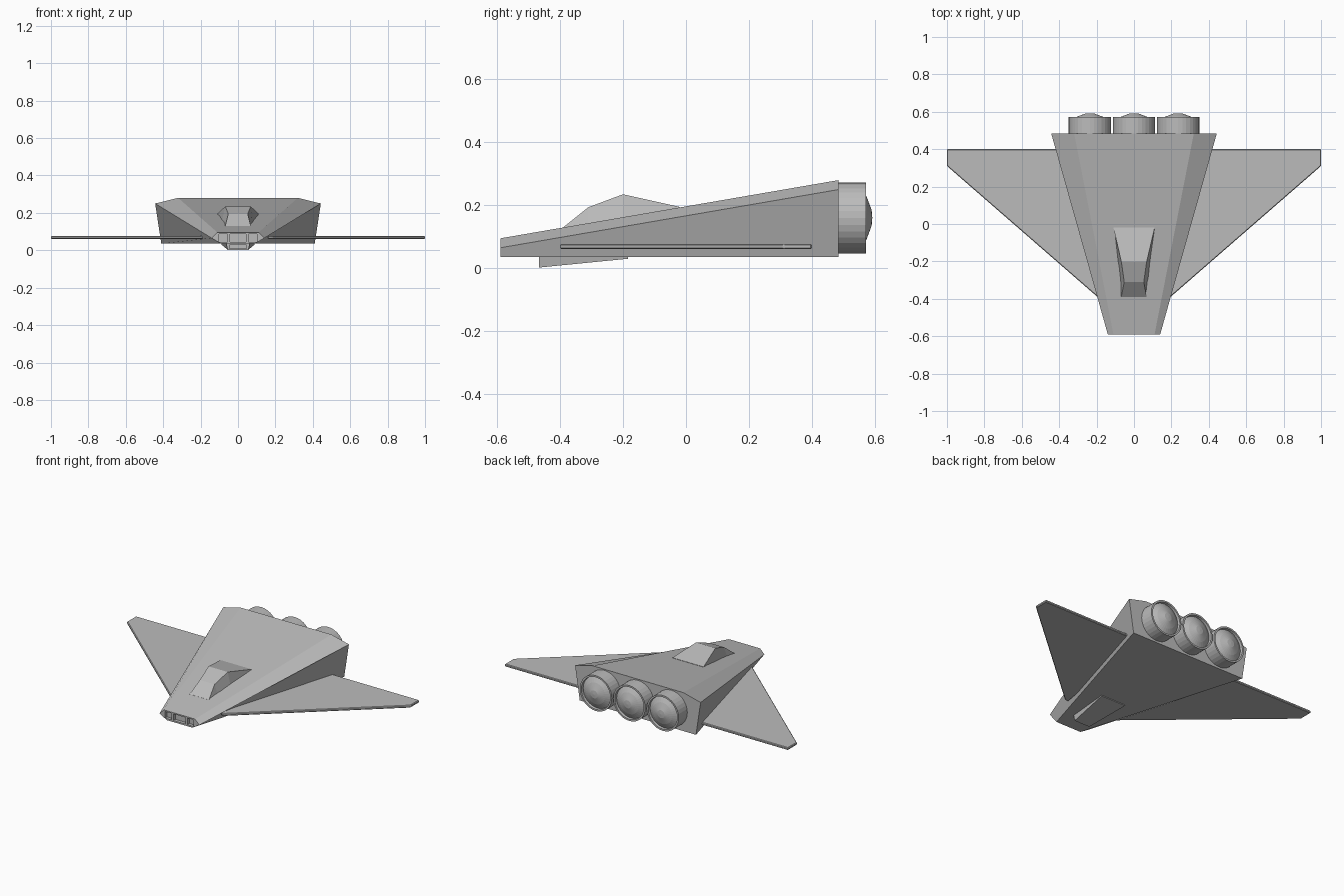
import bpy, bmesh, math
from mathutils import Matrix

default = bpy.data.objects.get("Cube")
if default:
    bpy.data.objects.remove(default, do_unlink=True)

grey = bpy.data.materials.new("hull grey")
grey.use_nodes = True
COLOUR = (0.5, 0.5, 0.5, 1)
grey.diffuse_color = COLOUR
grey.node_tree.nodes["Principled BSDF"].inputs["Base Color"].default_value = COLOUR


def finish(name, bm):
    bmesh.ops.recalc_face_normals(bm, faces=bm.faces)
    mesh = bpy.data.meshes.new(name)
    bm.to_mesh(mesh)
    bm.free()
    mesh.materials.append(grey)
    obj = bpy.data.objects.new(name, mesh)
    bpy.context.collection.objects.link(obj)
    return obj


def loft(name, sections):
    """Skin between rings of equal point count and cap both ends."""
    bm = bmesh.new()
    rings = [[bm.verts.new(p) for p in s] for s in sections]
    n = len(rings[0])
    for a, b in zip(rings, rings[1:]):
        for i in range(n):
            j = (i + 1) % n
            bm.faces.new((a[i], a[j], b[j], b[i]))
    bm.faces.new(rings[0])
    bm.faces.new(rings[-1])
    return finish(name, bm)


def section(y, half):
    """Symmetric ring at y from (half width, z) pairs listed bottom to top."""
    return [(x, y, z) for x, z in half] + [(-x, y, z) for x, z in reversed(half)]


def cut_boxes(target, boxes):
    """Cut (centre, size) boxes out of the target and discard the cutter."""
    bm = bmesh.new()
    for centre, size in boxes:
        bmesh.ops.create_cube(bm, size=1, matrix=Matrix.Translation(centre) @ Matrix.Diagonal((*size, 1)))
    cutter = finish("port_cutter", bm)
    cutter.hide_render = True
    mod = target.modifiers.new("ports", "BOOLEAN")
    mod.operation = "DIFFERENCE"
    mod.solver = "EXACT"
    mod.object = cutter
    bpy.context.view_layer.objects.active = target
    bpy.ops.object.modifier_apply(modifier=mod.name)
    bpy.data.objects.remove(cutter, do_unlink=True)


# Wedge hull with three recessed nose ports
hull = loft("hull", [
    section(-0.59, [(0.09, 0.035), (0.14, 0.065), (0.11, 0.095)]),
    section(0.485, [(0.41, 0.035), (0.443, 0.25), (0.32, 0.28)]),
])
cut_boxes(hull, [((0, -0.59, 0.066), (0.085, 0.04, 0.042)),
                 ((-0.078, -0.59, 0.066), (0.045, 0.04, 0.042)),
                 ((0.078, -0.59, 0.066), (0.045, 0.04, 0.042))])

# Faceted cockpit canopy, tapering into the hull at the back
loft("canopy", [
    section(-0.39, [(0.068, 0.11), (0.068, 0.13)]),
    section(-0.31, [(0.079, 0.12), (0.052, 0.194)]),
    section(-0.20, [(0.09, 0.14), (0.068, 0.235)]),
    section(-0.02, [(0.11, 0.17), (0.11, 0.195)]),
])

# Chin intake under the nose
chin = loft("chin_intake", [
    section(-0.468, [(0.055, 0.002), (0.065, 0.045)]),
    section(-0.185, [(0.088, 0.03), (0.09, 0.045)]),
])
cut_boxes(chin, [((0, -0.47, 0.019), (0.09, 0.05, 0.02))])

# Thin swept wings
WING = [(0.16, -0.40), (0.184, -0.40), (1.0, 0.31), (1.0, 0.40), (0.30, 0.40)]
for side, sign in (("left", 1), ("right", -1)):
    wing = loft(side + "_wing", [[(sign * x, y, z) for x, y in WING] for z in (0.061, 0.077)])
    bevel = wing.modifiers.new("edge", "BEVEL")
    bevel.width = 0.004
    bevel.segments = 1

# Three engines, each a rimmed nozzle with a domed plug
NOZZLE = [(0.113, 0.47), (0.113, 0.572), (0.102, 0.572), (0.1, 0.556),
          (0.068, 0.574), (0.025, 0.59)]
SIDES = 32
for name, cx in (("right", -0.236), ("centre", 0), ("left", 0.236)):
    loft(name + "_engine", [
        [(cx + r * math.cos(2 * math.pi * i / SIDES), y,
          0.16 + r * math.sin(2 * math.pi * i / SIDES)) for i in range(SIDES)]
        for r, y in NOZZLE + [(0.002, 0.592)]
    ])
